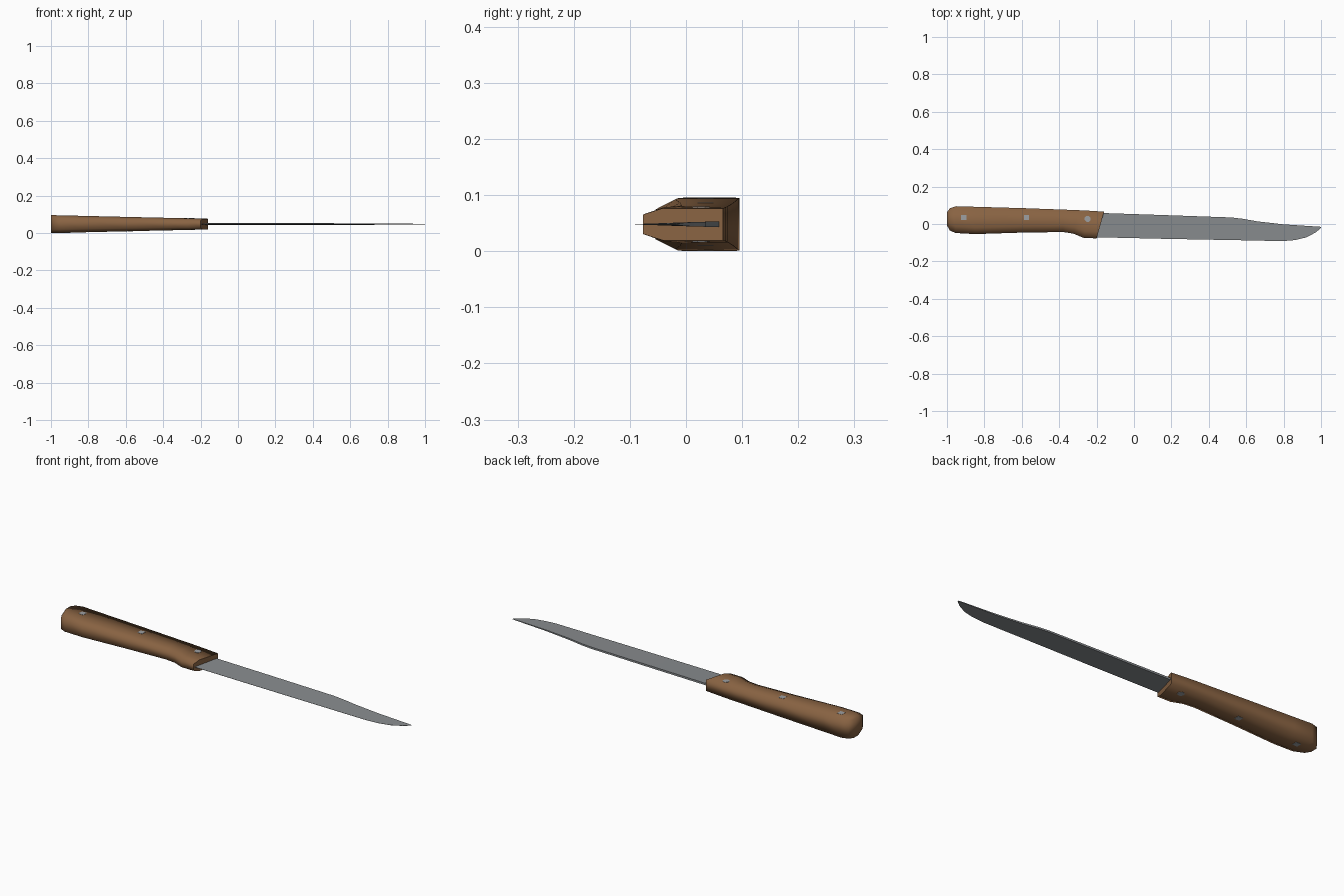
import bpy, bmesh, math

if "Cube" in bpy.data.objects:
    bpy.data.objects.remove(bpy.data.objects["Cube"])

ZC = 0.05  # middle plane of the knife


def material(name, rgb):
    m = bpy.data.materials.new(name)
    m.diffuse_color = (*rgb, 1)
    m.use_nodes = True
    m.node_tree.nodes["Principled BSDF"].inputs["Base Color"].default_value = m.diffuse_color
    return m


wood = material("brown wood", (0.25, 0.125, 0.055))
steel = material("grey steel", (0.25, 0.265, 0.275))
rivet_metal = material("rivet metal", (0.34, 0.35, 0.36))


def loft(name, rings, mat):
    """Skin a row of closed sections and cap both ends; end cap edges stay sharp."""
    bm = bmesh.new()
    rows = [[bm.verts.new(p) for p in ring] for ring in rings]
    n = len(rows[0])
    for a, b in zip(rows, rows[1:]):
        for i in range(n):
            j = (i + 1) % n
            bm.faces.new((a[i], a[j], b[j], b[i]))
    bm.faces.new(rows[0])
    cap = bm.faces.new(rows[-1])
    bmesh.ops.recalc_face_normals(bm, faces=bm.faces)
    for f in bm.faces:
        f.smooth = True
    for e in cap.edges:
        e.smooth = False
    me = bpy.data.meshes.new(name)
    bm.to_mesh(me)
    bm.free()
    me.materials.append(mat)
    ob = bpy.data.objects.new(name, me)
    bpy.context.collection.objects.link(ob)
    return ob


# Handle: spine x, spine y, belly x, belly y, half thickness
handle_stations = [
    (-1.00, 0.062, -1.00, -0.008, 0.0480),
    (-0.985, 0.084, -0.985, -0.034, 0.0475),
    (-0.95, 0.095, -0.955, -0.048, 0.0470),
    (-0.85, 0.092, -0.85, -0.054, 0.0445),
    (-0.60, 0.085, -0.60, -0.046, 0.0385),
    (-0.38, 0.077, -0.38, -0.043, 0.0335),
    (-0.30, 0.074, -0.325, -0.051, 0.0320),
    (-0.24, 0.071, -0.27, -0.074, 0.0305),
    (-0.16, 0.066, -0.20, -0.077, 0.0285),
]
rings = []
for xs, ys, xb, yb, h in handle_stations:
    t = 0.035 / (ys - yb)
    xm, ym = xb + (xs - xb) * t, yb + 0.035
    k = 0.6 * h
    rings.append([(xs, ys, ZC + h), (xm, ym, ZC + h), (xb, yb, ZC + k),
                  (xb, yb, ZC - k), (xm, ym, ZC - h), (xs, ys, ZC - h)])
loft("handle", rings, wood)

# Blade: x, spine y, cutting edge y, spine half thickness
blade_stations = [
    (-0.24, 0.061, -0.070, 0.0050),
    (0.15, 0.048, -0.079, 0.0050),
    (0.52, 0.035, -0.086, 0.0045),
    (0.58, 0.028, -0.087, 0.0043),
    (0.66, 0.014, -0.089, 0.0040),
    (0.80, -0.002, -0.091, 0.0030),
    (0.86, -0.006, -0.086, 0.0025),
    (0.92, -0.010, -0.072, 0.0020),
    (0.97, -0.013, -0.046, 0.0015),
    (1.00, -0.015, -0.021, 0.0010),
]
blade = loft("blade", [[(x, s, ZC + h), (x, e, ZC + 0.0004),
                        (x, e, ZC - 0.0004), (x, s, ZC - h)]
                       for x, s, e, h in blade_stations], steel)
blade.data.shade_flat()

# Rivets: pins through the handle, just proud of both sides
for i, (x, y, sides, r, h) in enumerate([(-0.91, 0.035, 4, 0.020, 0.0470),
                                         (-0.575, 0.035, 4, 0.020, 0.0390),
                                         (-0.248, 0.027, 8, 0.017, 0.0318)]):
    bpy.ops.mesh.primitive_cylinder_add(vertices=sides, radius=r, depth=2 * h,
                                        location=(x, y, ZC),
                                        rotation=(0, 0, math.pi / sides))
    ob = bpy.context.object
    ob.name = f"rivet_{i + 1}"
    ob.data.materials.append(rivet_metal)

# Stand the lowest point of the butt on the ground
for ob in bpy.context.collection.objects:
    ob.location.z -= ZC - 0.048
